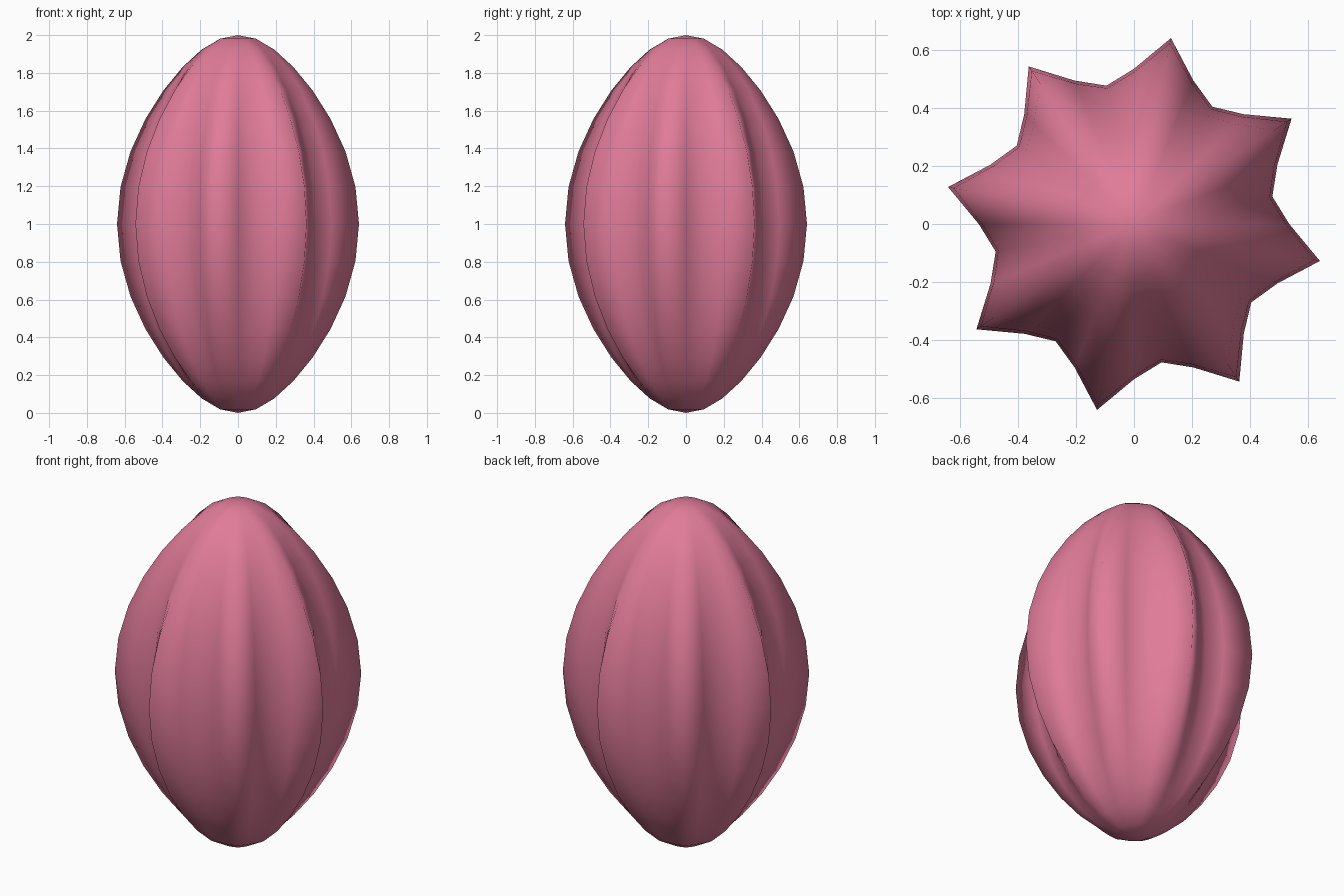
import bpy
import math

default = bpy.data.objects.get("Cube")
if default:
    bpy.data.objects.remove(default, do_unlink=True)

# Rose pink skin
skin = bpy.data.materials.new("rose_pink")
skin.use_nodes = True
colour = (0.75, 0.2, 0.32, 1)
skin.diffuse_color = colour
skin.node_tree.nodes["Principled BSDF"].inputs["Base Color"].default_value = colour

# Ribbed pod: a tall sphere pulled into eight pointed ridges that fade at the poles
RIBS = 8
CORE, RIDGE = 0.486, 0.167
TIP_ANGLE = math.radians(78.75)

bpy.ops.mesh.primitive_uv_sphere_add(segments=32, ring_count=16, radius=1, location=(0, 0, 1))
pod = bpy.context.object
pod.name = pod.data.name = "ribbed_pod"
for v in pod.data.vertices:
    ring = math.hypot(v.co.x, v.co.y)
    angle = math.atan2(v.co.y, v.co.x) - TIP_ANGLE
    crest = 1 - abs(math.sin(angle * RIBS / 2))
    scale = CORE + RIDGE * crest * ring ** 2
    v.co.x *= scale
    v.co.y *= scale

pod.data.materials.append(skin)
bpy.ops.object.shade_smooth()
